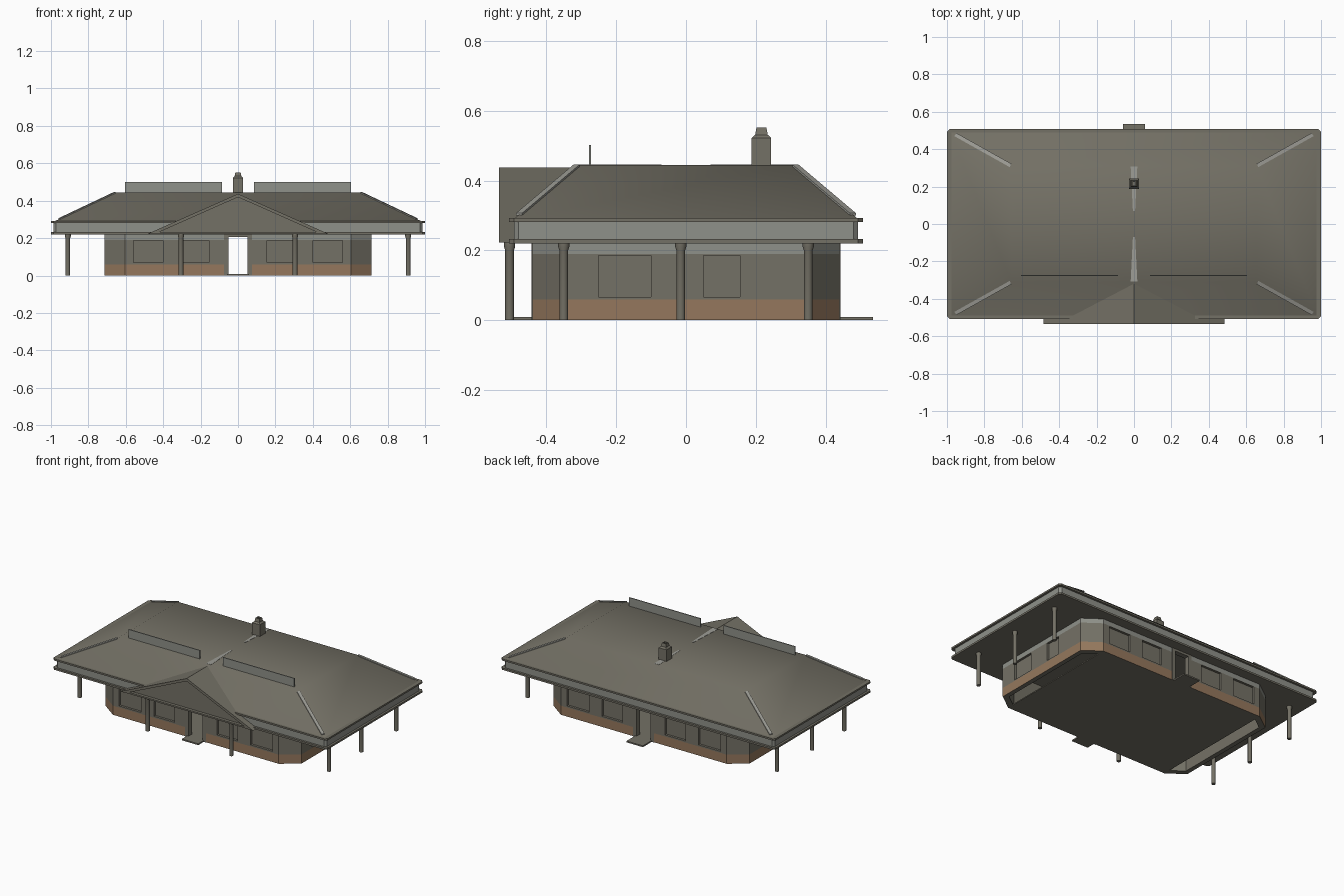
import bpy, bmesh, math
from mathutils import Vector

if "Cube" in bpy.data.objects:
    bpy.data.objects.remove(bpy.data.objects["Cube"])


def material(name, rgb):
    m = bpy.data.materials.new(name)
    m.diffuse_color = (*rgb, 1)
    m.use_nodes = True
    m.node_tree.nodes["Principled BSDF"].inputs["Base Color"].default_value = m.diffuse_color
    return m


TAUPE = material("warm grey", (0.175, 0.165, 0.132))
PALE = material("pale grey", (0.275, 0.282, 0.252))
LIGHT = material("light grey", (0.34, 0.338, 0.305))
BRICK = material("brick brown", (0.30, 0.187, 0.11))


def finish(name, bm, mat):
    bmesh.ops.recalc_face_normals(bm, faces=bm.faces)
    me = bpy.data.meshes.new(name)
    bm.to_mesh(me)
    bm.free()
    me.materials.append(mat)
    ob = bpy.data.objects.new(name, me)
    bpy.context.collection.objects.link(ob)
    return ob


def loft(name, rings, mat):
    """Closed solid through a stack of equal-length rings."""
    bm = bmesh.new()
    loops = [[bm.verts.new(p) for p in r] for r in rings]
    n = len(loops[0])
    for a, b in zip(loops, loops[1:]):
        for i in range(n):
            j = (i + 1) % n
            bm.faces.new((a[i], a[j], b[j], b[i]))
    bm.faces.new(loops[0][::-1])
    bm.faces.new(loops[-1])
    return finish(name, bm, mat)


def smooth(ob, degrees):
    bpy.ops.object.select_all(action='DESELECT')
    bpy.context.view_layer.objects.active = ob
    ob.select_set(True)
    bpy.ops.object.shade_smooth_by_angle(angle=math.radians(degrees))
    ob.select_set(False)


def octagon(x, y, cx, cy, z):
    return [(x, cy - y, z), (x, y - cy, z), (x - cx, y, z), (cx - x, y, z),
            (-x, y - cy, z), (-x, cy - y, z), (cx - x, -y, z), (x - cx, -y, z)]


def rect(x, y, z, oy=0):
    return [(-x, oy - y, z), (x, oy - y, z), (x, oy + y, z), (-x, oy + y, z)]


def box(name, x0, x1, y0, y1, z0, z1, mat):
    return loft(name, [[(x0, y0, z), (x1, y0, z), (x1, y1, z), (x0, y1, z)]
                       for z in (z0, z1)], mat)


def prism_y(name, pts, y0, y1, mat):
    return loft(name, [[(x, y, z) for x, z in pts] for y in (y0, y1)], mat)


# Walls: brick plinth, main wall, pale band under the soffit
walls = [loft(n, [octagon(0.715, 0.44, 0.11, 0.08, z) for z in (a, b)], m)
         for n, a, b, m in (("brick_plinth", 0.0, 0.06, BRICK),
                            ("main_wall", 0.06, 0.19, TAUPE),
                            ("upper_wall_band", 0.19, 0.222, PALE))]
walls[0].data.materials.append(TAUPE)
for f in walls[0].data.polygons:
    f.material_index = int(f.normal.z < -0.5)

# Hollow interior, doorways and window recesses
cutters = [loft("interior_cutter", [octagon(0.685, 0.41, 0.10, 0.073, z) for z in (-0.1, 0.3)], TAUPE),
           box("passage_cutter", -0.05, 0.05, -0.6, 0.6, 0.008, 0.205, TAUPE)]
windows_x = [(-0.56, -0.40), (-0.305, -0.155), (0.155, 0.305), (0.40, 0.56)]
for s in (-1, 1):
    for a, b in windows_x:
        y = sorted((s * 0.425, s * 0.5))
        cutters.append(box("window_cutter", a, b, *y, 0.07, 0.187, TAUPE))
    for a, b in [(-0.25, -0.10), (0.05, 0.155)]:
        x = sorted((s * 0.70, s * 0.8))
        cutters.append(box("window_cutter", *x, a, b, 0.067, 0.186, TAUPE))
for c in cutters:
    c.hide_render = True
    c.hide_viewport = True
    for w in walls:
        if not c.name.startswith("window") or w.name == "main_wall":
            mod = w.modifiers.new("opening", 'BOOLEAN')
            mod.operation = 'DIFFERENCE'
            mod.solver = 'EXACT'
            mod.material_mode = 'TRANSFER'
            mod.object = c

# Floor slab between the open end bays
box("floor", -0.605, 0.605, -0.411, 0.411, 0.0, 0.007, TAUPE)

# Door frames and steps
for s, side in ((-1, "front"), (1, "back")):
    y = sorted((s * 0.436, s * 0.443))
    for x in (-0.075, 0.05):
        box(side + "_door_jamb", x, x + 0.025, *y, 0.0, 0.222, TAUPE)
    box(side + "_door_lintel", -0.05, 0.05, *y, 0.205, 0.222, TAUPE)
    box(side + "_step", -0.06, 0.06, *sorted((s * 0.43, s * (0.50 if s < 0 else 0.535))),
        0.0, 0.009, TAUPE)

# Eaves: two projecting lips around a pale fascia
EX, EY = 1.0, 0.507
for n, dx, a, b, m in (("lower_eave_lip", 0, 0.22, 0.232, TAUPE),
                       ("fascia", 0.014, 0.232, 0.281, PALE),
                       ("upper_eave_lip", 0, 0.281, 0.292, TAUPE)):
    loft(n, [octagon(EX - dx, EY - dx, 0.014, 0.014, z) for z in (a, b)], m)

# Flat-topped hipped roof
smooth(loft("hipped_roof", [rect(0.985, 0.495, 0.288), rect(0.655, 0.31, 0.445)], TAUPE), 50)

# Light hip strips on the four roof corners
for sx in (-1, 1):
    for sy in (-1, 1):
        lo = Vector((sx * 0.955, sy * 0.478, 0.3035))
        hi = Vector((sx * 0.66, sy * 0.313, 0.443))
        side = (hi - lo).cross(Vector((0, 0, 1))).normalized() * 0.010
        up = Vector((0, 0, 0.003))
        loft("hip_strip", [[p - side - up, p + side - up, p + side + up, p - side + up]
                           for p in (lo, hi)], LIGHT)

# Tapered light strips on the flat top
for s in (-1, 1):
    loft("ridge_strip", [[(-0.018, s * 0.308, z), (0.018, s * 0.308, z),
                          (0.006, s * 0.07, z), (-0.006, s * 0.07, z)]
                         for z in (0.443, 0.4462)], LIGHT)

# Front gable: recessed face, then the chevron roof over it
prism_y("gable_face", [(-0.455, 0.223), (0.455, 0.223), (0, 0.424)], -0.513, -0.31, TAUPE)
box("gable_sill", -0.45, 0.45, -0.533, -0.505, 0.222, 0.232, TAUPE)
prism_y("gable_roof", [(-0.485, 0.222), (-0.445, 0.222), (0, 0.419), (0.445, 0.222),
                       (0.485, 0.222), (0, 0.437)], -0.535, -0.305, TAUPE)

# Rooftop panels
for s in (-1, 1):
    box("roof_panel", *sorted((s * 0.085, s * 0.605)), -0.278, -0.272, 0.44, 0.501, PALE)

# Chimney with tapered pot and hollow top
loft("chimney", [rect(x, x, z, 0.216) for x, z in
                 ((0.028, 0.43), (0.028, 0.522), (0.018, 0.531), (0.014, 0.552),
                  (0.009, 0.552), (0.009, 0.535))], TAUPE)

# Round columns: three on each side, two under the gable
for s in (-1, 1):
    for x, y in ((0.91, -0.35), (0.91, -0.015), (0.91, 0.35), (0.305, -0.505)):
        rings = []
        for r, z in ((0.0125, 0), (0.0125, 0.2), (0.016, 0.21), (0.016, 0.222)):
            rings.append([(s * x + r * math.cos(i * math.pi / 8),
                           y + r * math.sin(i * math.pi / 8), z) for i in range(16)])
        smooth(loft("column", rings, TAUPE), 40)
